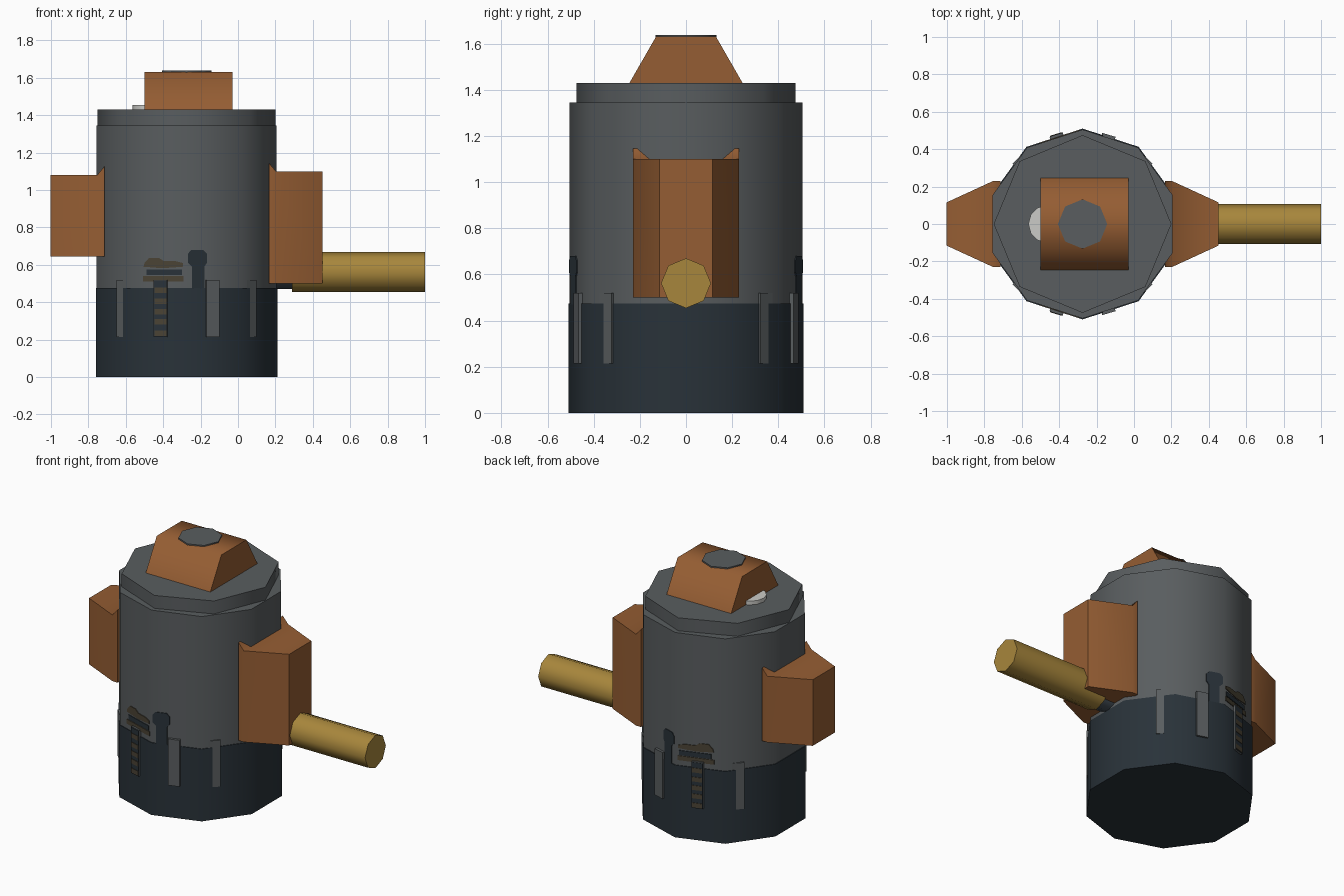
import bpy, bmesh, math

if "Cube" in bpy.data.objects:
    bpy.data.objects.remove(bpy.data.objects["Cube"])

CX = -0.275  # axis of the main drum


def material(name, rgb):
    m = bpy.data.materials.new(name)
    m.diffuse_color = (*rgb, 1)
    m.use_nodes = True
    m.node_tree.nodes["Principled BSDF"].inputs["Base Color"].default_value = m.diffuse_color
    return m


GREY = material("drum grey", (0.10, 0.11, 0.115))
NAVY = material("dark navy", (0.022, 0.032, 0.041))
BROWN = material("copper brown", (0.30, 0.11, 0.033))
GOLD = material("brass", (0.39, 0.24, 0.045))
WHITE = material("off white", (0.60, 0.60, 0.57))
BAND = material("dull bronze", (0.068, 0.055, 0.035))
STEEL = material("blue steel", (0.06, 0.08, 0.10))


def loft(name, rings, mat, smooth=True):
    """Skin equal-sized closed rings and cap both ends."""
    bm = bmesh.new()
    rows = [[bm.verts.new(p) for p in r] for r in rings]
    n = len(rows[0])
    for a, b in zip(rows, rows[1:]):
        for i in range(n):
            j = (i + 1) % n
            bm.faces.new((a[i], a[j], b[j], b[i]))
    bm.faces.new(rows[0][::-1])
    bm.faces.new(rows[-1])
    bmesh.ops.recalc_face_normals(bm, faces=bm.faces)
    me = bpy.data.meshes.new(name)
    bm.to_mesh(me)
    bm.free()
    me.materials.append(mat)
    ob = bpy.data.objects.new(name, me)
    bpy.context.collection.objects.link(ob)
    if smooth:
        bpy.ops.object.select_all(action='DESELECT')
        ob.select_set(True)
        bpy.context.view_layer.objects.active = ob
        bpy.ops.object.shade_smooth_by_angle(angle=math.radians(65))
    return ob


def circle(n, r, start=0.0):
    return [(r * math.cos(start + 2 * math.pi * i / n),
             r * math.sin(start + 2 * math.pi * i / n)) for i in range(n)]


def drum(name, n, r, z0, z1, mat, start=0.0, x=CX):
    pts = circle(n, r, start)
    return loft(name, [[(x + a, b, z) for a, b in pts] for z in (z0, z1)], mat)


def pipe(name, r, x0, x1, z, mat):
    pts = circle(8, r)
    return loft(name, [[(x, a, z + b) for a, b in pts] for x in (x0, x1)], mat)


# Main ten-sided drum, eight-sided lid
drum("base", 10, 0.51, 0, 0.475, NAVY, math.pi / 2)
drum("body", 10, 0.505, 0.475, 1.345, GREY, math.pi / 2)
drum("lid", 8, 0.475, 1.345, 1.43, GREY)


# Side boxes, tapering outwards, with a sloped inner top edge
def side_box(name, s, z0, z1):
    rings = []
    for x, top, h in ((0.44, z1 + 0.045, 0.23), (0.478, z1, 0.23), (0.728, z1, 0.115)):
        rings.append([(CX + s * x, -h, z0), (CX + s * x, h, z0),
                      (CX + s * x, h, top), (CX + s * x, -h, top)])
    loft(name, rings, BROWN)


side_box("right_box", 1, 0.50, 1.10)
side_box("left_box", -1, 0.645, 1.08)

# Top housing with cap and small pale disc beside it
loft("top_housing", [[(x, -0.245, 1.43), (x, 0.245, 1.43), (x, 0.13, 1.63), (x, -0.13, 1.63)]
                     for x in (-0.5, -0.03)], BROWN)
drum("top_cap", 8, 0.132, 1.62, 1.638, GREY)
drum("pale_disc", 12, 0.1, 1.43, 1.455, WHITE, 0, -0.465)

# Spout and its collar
pipe("spout", 0.108, 0.29, 1.0, 0.562, GOLD)
pipe("spout_collar", 0.09, 0.15, 0.30, 0.562, STEEL)

# Eight upright ribs around the base seam
for deg, d in ((45, 0.493), (73.5, 0.497)):
    for sx in (1, -1):
        for sy in (1, -1):
            a = math.radians(deg)
            ring = []
            for r, t in ((d - 0.05, -0.037), (d, -0.037), (d, 0.037), (d - 0.05, 0.037)):
                ring.append((CX + sx * (r * math.cos(a) - t * math.sin(a)),
                             sy * (r * math.sin(a) + t * math.cos(a))))
            loft("rib", [[(x, y, z) for x, y in ring] for z in (0.215, 0.52)], GREY, False)


# Thin painted plates following the drum faces, on front and back
def plate(name, pts, mat, dist=0.505, slope=math.tan(math.radians(18)), lift=0.005):
    for sy in (-1, 1):
        loft(name, [[(CX + x, sy * (dist - abs(x) * slope + o), z) for x, z in pts]
                    for o in (-0.002, lift)], mat, False)


def rect(x0, x1, z0, z1):
    return [(x0, z0), (x1, z0), (x1, z1), (x0, z1)]


# Coil: wide bands on the body
plate("coil_band", rect(-0.232, -0.016, 0.51, 0.54), BAND)
plate("coil_gap", rect(-0.215, -0.025, 0.545, 0.575), NAVY)
plate("coil_top", [(-0.23, 0.59), (-0.13, 0.582), (-0.02, 0.59), (-0.02, 0.61), (-0.06, 0.62),
                   (-0.12, 0.62), (-0.15, 0.638), (-0.20, 0.638), (-0.225, 0.61)], BAND)

# Coil: short bands down the left rib
rib = dict(dist=0.5185, slope=math.tan(math.radians(16.5)))
plate("rib_paint", rect(-0.174, -0.106, 0.215, 0.515), NAVY, lift=0.002, **rib)
for z in (0.22, 0.28, 0.335, 0.39, 0.45):
    plate("rib_band", rect(-0.172, -0.108, z, z + 0.03), BAND, **rib)

# Dark lever silhouette beside the coil
plate("lever", [(0.03, 0.47), (0.095, 0.47), (0.095, 0.59), (0.108, 0.61), (0.108, 0.66),
                (0.09, 0.68), (0.025, 0.68), (0.008, 0.66), (0.008, 0.61), (0.03, 0.59)], NAVY)
